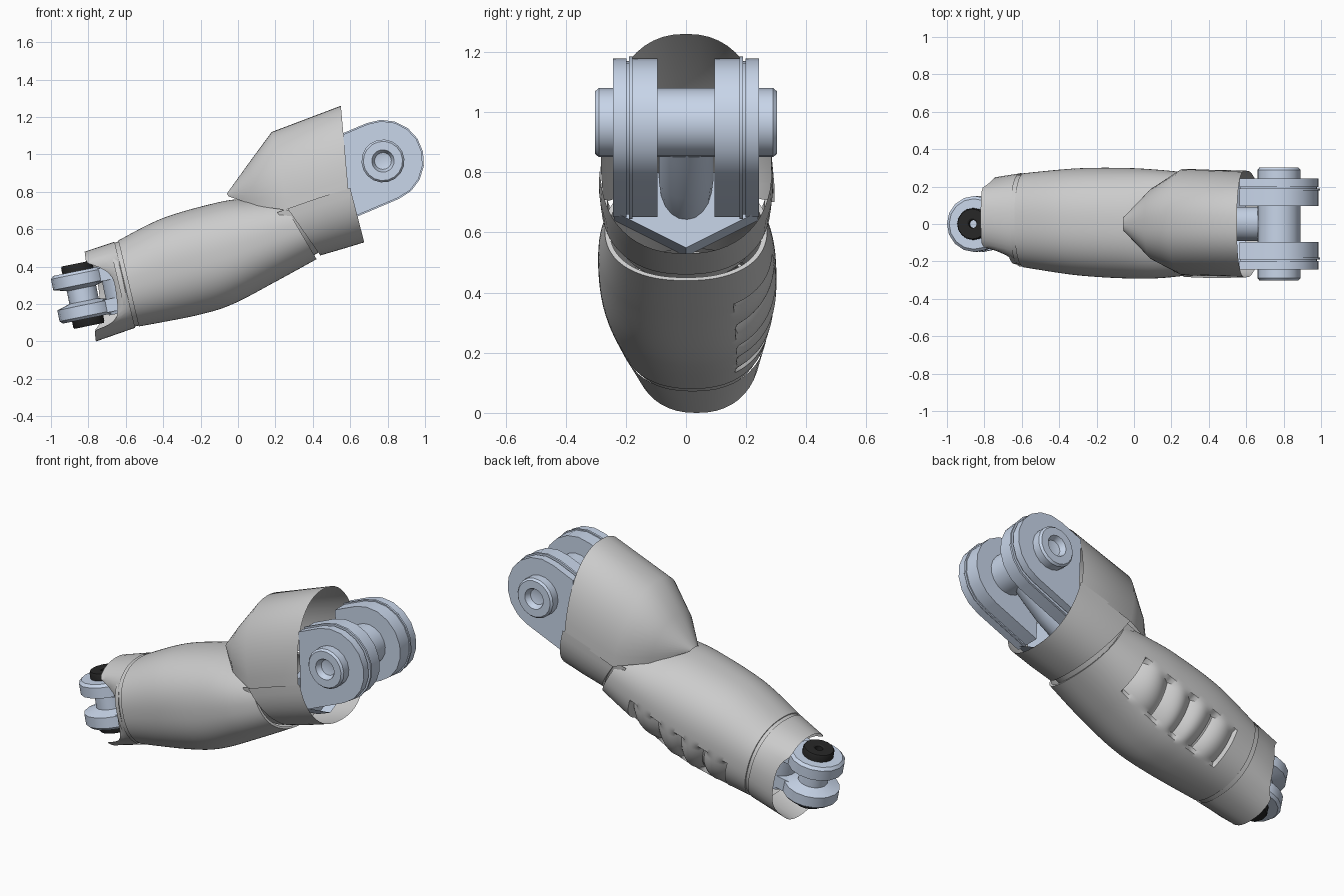
import bpy, bmesh, math
from mathutils import Vector

if "Cube" in bpy.data.objects:
    bpy.data.objects.remove(bpy.data.objects["Cube"])


def material(name, col):
    m = bpy.data.materials.new(name)
    m.diffuse_color = (*col, 1)
    m.use_nodes = True
    m.node_tree.nodes["Principled BSDF"].inputs["Base Color"].default_value = m.diffuse_color
    return m


STEEL = material("steel_blue", (0.58, 0.67, 0.82))
BLACK = material("black", (0.02, 0.02, 0.02))


def finish(name, bm, mat=None, angle=35):
    bmesh.ops.remove_doubles(bm, verts=bm.verts, dist=1e-5)
    bmesh.ops.recalc_face_normals(bm, faces=bm.faces)
    me = bpy.data.meshes.new(name)
    bm.to_mesh(me)
    bm.free()
    ob = bpy.data.objects.new(name, me)
    bpy.context.collection.objects.link(ob)
    if mat:
        me.materials.append(mat)
    bpy.ops.object.select_all(action='DESELECT')
    ob.select_set(True)
    bpy.context.view_layer.objects.active = ob
    bpy.ops.object.shade_smooth_by_angle(angle=math.radians(angle))
    return ob


def skin(bm, rows, closed=False):
    vs = [[bm.verts.new(p) for p in r] for r in rows]
    n = len(rows[0])
    for a, b in zip(vs, vs[1:]):
        for j in range(n if closed else n - 1):
            k = (j + 1) % n
            bm.faces.new((a[j], a[k], b[k], b[j]))
    return vs


def spline(keys, s):
    i = min(int(s), len(keys) - 2)
    t = s - i
    k = [keys[max(0, min(len(keys) - 1, i + d))] for d in (-1, 0, 1, 2)]
    return [0.5 * (2 * b + (c - a) * t + (2 * a - 5 * b + 4 * c - d) * t * t
                   + (3 * b - a - 3 * c + d) * t ** 3) for a, b, c, d in zip(*k)]


# Shell sections: centre x,z / pole x,z / centre y / half width
def shell(name, keys, steps, a0, a1, segs, power=2.3, deform=None, smooth=True, lip=0.0, angle=35):
    closed = a1 - a0 > 359
    rows = []
    f = lambda v: math.copysign(abs(v) ** (2 / power), v)
    for i in range(steps + 1):
        s = i * (len(keys) - 1) / steps
        cx, cz, px, pz, yc, w = spline(keys, s) if smooth else keys[i]
        mid = Vector((cx, yc, cz))
        row = []
        for j in range(segs if closed else segs + 1):
            a = math.radians(a0 + (a1 - a0) * j / segs)
            c, q = f(math.cos(a)), f(math.sin(a))
            r = Vector(((px - cx) * c, w * q, (pz - cz) * c))
            row.append(deform(mid, r, a, s) if deform else mid + r)
        if lip and i in (0, steps):
            inner = [mid + (p - mid) * (1 - lip) for p in row]
            rows += [inner, row] if i == 0 else [row, inner]
        else:
            rows.append(row)
    bm = bmesh.new()
    skin(bm, rows, closed)
    return finish(name, bm, angle=angle)


def frame(axis):
    axis = Vector(axis).normalized()
    u = axis.orthogonal().normalized()
    return axis, u, axis.cross(u)


# Turned part: profile of (distance along axis, radius)
def lathe(name, c, axis, prof, mat, segs=18):
    ax, u, v = frame(axis)
    bm = bmesh.new()
    rows = [[Vector(c) + ax * h + (u * math.cos(t) + v * math.sin(t)) * r
             for t in (2 * math.pi * k / segs for k in range(segs))] for h, r in prof]
    skin(bm, rows, True)
    return finish(name, bm, mat, 30)


# Plate with one round end, and two straight edges running along d
def link(name, c, axis, d, r, len_a, len_b, h0, h1, mat):
    ax, d = Vector(axis).normalized(), Vector(d).normalized()
    side = ax.cross(d)
    c = Vector(c)
    pts = [c + (side * math.cos(t) - d * math.sin(t)) * r
           for t in (math.pi * k / 9 for k in range(10))]
    pts = [pts[0] + d * len_a] + pts + [pts[-1] + d * len_b]
    bm = bmesh.new()
    vs = skin(bm, [[p + ax * h for p in pts] for h in (h0, h1)], True)
    for row in vs:
        bm.faces.new(row)
    return finish(name, bm, mat, 30)


# Forearm shell with louvred window on its lower rear side
def louvres(mid, r, a, s):
    p = mid + r
    g = (mid.x + 0.47) / 0.62
    if 0 < g < 1 and math.radians(94) < a < math.radians(149):
        f = (g * 4) % 1
        p -= r.normalized() * (0.055 - 0.055 * math.sin(math.pi * (f * 0.85 + 0.1)) ** 0.8)
    return p


shell("forearm_shell", [
    (-.585, .31, -.64, .54, .02, .252), (-.31, .40, -.40, .66, .012, .285),
    (-.065, .472, -.10, .745, .005, .295), (.13, .542, .06, .765, 0, .29),
    (.32, .61, .22, .78, 0, .27)], 110, 0, 360, 96, deform=louvres, lip=0.06)


# Wrist cuff, scooped at the sides for the hinge
def notch(mid, r, a, s):
    p = mid + r
    c = abs(math.cos(a)) / 0.72
    if c < 1:
        p.x += (0.14 if math.sin(a) < 0 else 0.05) * (1 - s) * (1 - c ** 4)
    return p


shell("wrist_cuff", [(-.79, .24, -.82, .48, .035, .215), (-.605, .303, -.66, .533, .022, .25)],
      4, 0, 360, 48, deform=notch)
shell("cuff_seam", [(-.635, .293, -.688, .516, .023, .238), (-.55, .322, -.605, .548, .019, .247)],
      1, 0, 360, 48)

# Elbow cap and lower elbow band
shell("elbow_cap", [
    (-.05, .775, -.06, .79, 0, .04), (.10, .725, .055, .95, 0, .19),
    (.27, .70, .18, 1.12, .01, .285), (.59, .81, .55, 1.26, 0, .283)],
      3, -90, 90, 28, smooth=False, angle=50)
shell("elbow_band", [
    (.21, .69, .37, .44, 0, .255), (.27, .71, .43, .475, 0, .262), (.265, .71, .44, .46, 0, .283),
    (.43, .768, .56, .495, 0, .29), (.60, .82, .675, .53, 0, .285)],
      4, -90, 90, 28, smooth=False)

# Elbow clevis: paired plates with a thin flange
E = (.775, 0, .965)
D = (-.92, 0, -.39)
for label, sgn in (("front", -1), ("rear", 1)):
    for part, r, h0, h1 in (("plate_inner", .213, .095, .178), ("flange", .22, .178, .19),
                            ("plate_core", .205, .19, .198), ("plate_outer", .213, .198, .243)):
        lo, hi = sorted((sgn * h0, sgn * h1))
        link(f"elbow_{part}_{label}", E, (0, 1, 0), D, r, .14, .30, lo, hi, STEEL)

# Elbow pin with recessed ends
lathe("elbow_pin", E, (0, 1, 0), [
    (-.26, 0), (-.27, .045), (-.302, .06), (-.302, .105), (-.29, .115),
    (.29, .115), (.302, .105), (.302, .06), (.27, .045), (.26, 0)], STEEL)

# Tongue running from the pin down into the forearm
lathe("elbow_tongue", E, (-.76, 0, -.65), [(0, .085), (.12, .092), (.28, .092), (.4, .08), (.5, .05), (.54, 0)], STEEL)

# V-shaped web joining the clevis plates, with a wall behind it
V = ((-.24, .67), (-.12, .61), (0, .55), (.12, .61), (.24, .67))
bm = bmesh.new()
skin(bm, [[(.60, y, z) for y, z in V], [(.52, y, z - .03) for y, z in V], [(.52, y, .80) for y, z in V]])
finish("elbow_web", bm, STEEL)

# Wrist hinge: twin discs on a tilted axis
W = (-.83, 0, .25)
A = (-.2, 0, .98)
WD = (.98, 0, .2)
lathe("wrist_hinge", W, A, [
    (-.13, 0), (-.13, .135), (-.115, .15), (-.055, .15), (-.035, .08),
    (.035, .08), (.055, .15), (.115, .15), (.13, .135), (.13, 0)], STEEL, 16)
for label, s in (("upper", 1), ("lower", -1)):
    lathe(f"wrist_bolt_{label}", W, A, [
        (s * .12, .022), (s * .165, .022), (s * .17, .03), (s * .17, .08),
        (s * .16, .085), (s * .12, .085)], BLACK, 16)
    lo, hi = sorted((s * .05, s * .12))
    link(f"wrist_fork_{label}", W, A, WD, .1, .26, .26, lo, hi, STEEL)

# Block joining the two wrist forks inside the cuff
link("wrist_block", (-.60, 0, .29), A, WD, .12, .04, .04, -.13, .13, STEEL)
